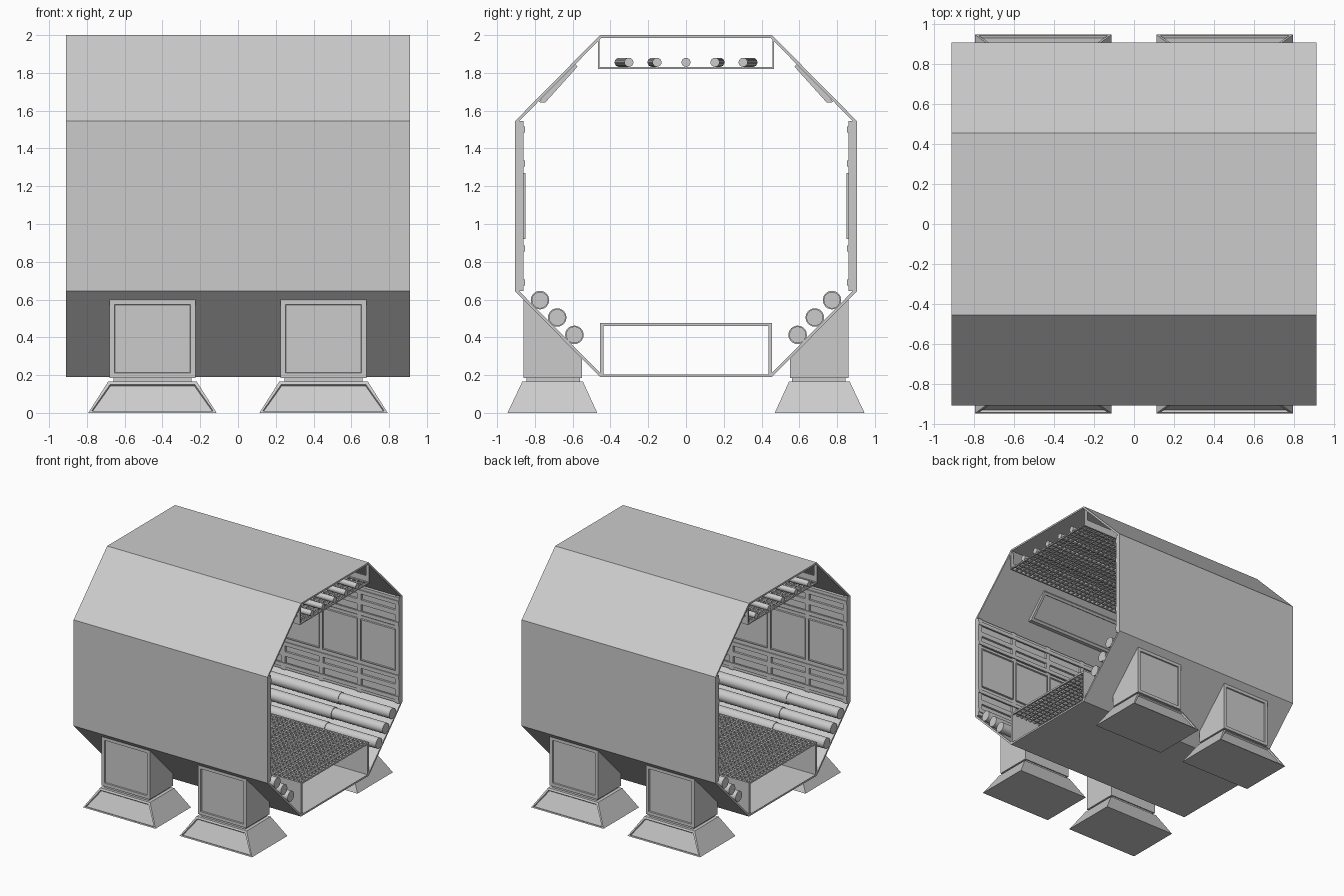
import bpy, bmesh, math
from mathutils import Vector, Matrix

if "Cube" in bpy.data.objects:
    bpy.data.objects.remove(bpy.data.objects["Cube"])

grey = bpy.data.materials.new("hull grey")
grey.diffuse_color = (0.6, 0.6, 0.6, 1)
grey.use_nodes = True
grey.node_tree.nodes["Principled BSDF"].inputs["Base Color"].default_value = grey.diffuse_color
L = 0.91  # half length of the corridor


def finish(name, bm, smooth=False):
    me = bpy.data.meshes.new(name)
    bm.to_mesh(me)
    bm.free()
    me.materials.append(grey)
    ob = bpy.data.objects.new(name, me)
    bpy.context.collection.objects.link(ob)
    if smooth:
        bpy.context.view_layer.objects.active = ob
        ob.select_set(True)
        bpy.ops.object.shade_smooth_by_angle(angle=math.radians(35))
        ob.select_set(False)
    return ob


def hull(name, pts, inset_dir=None, width=0.03, depth=-0.01):
    """Convex solid; optionally a recessed panel on the face looking along inset_dir."""
    bm = bmesh.new()
    for p in pts:
        bm.verts.new(p)
    bmesh.ops.convex_hull(bm, input=bm.verts)
    bmesh.ops.dissolve_limit(bm, angle_limit=0.02, verts=bm.verts, edges=bm.edges)
    bmesh.ops.recalc_face_normals(bm, faces=bm.faces)
    if inset_dir:
        bm.normal_update()
        f = max(bm.faces, key=lambda f: f.normal.dot(Vector(inset_dir)))
        bmesh.ops.inset_region(bm, faces=[f], thickness=width, depth=0)
        bmesh.ops.inset_region(bm, faces=[f], thickness=0.004, depth=depth)
    return finish(name, bm)


def prism(name, profile, x0, x1, **kw):
    return hull(name, [(x, y, z) for x in (x0, x1) for y, z in profile], **kw)


def boxes(name, items):
    bm = bmesh.new()
    for x0, x1, y0, y1, z0, z1 in items:
        m = Matrix.Translation(((x0 + x1) / 2, (y0 + y1) / 2, (z0 + z1) / 2))
        m = m @ Matrix.Diagonal((abs(x1 - x0), abs(y1 - y0), abs(z1 - z0), 1))
        bmesh.ops.create_cube(bm, size=1, matrix=m)
    return finish(name, bm)


def tubes(name, items, seg=24):
    bm = bmesh.new()
    for a, b, r in items:
        a, b = Vector(a), Vector(b)
        m = Matrix.Translation((a + b) / 2) @ (b - a).to_track_quat('Z', 'Y').to_matrix().to_4x4()
        bmesh.ops.create_cone(bm, cap_ends=True, segments=seg, radius1=r, radius2=r,
                              depth=(b - a).length, matrix=m)
    return finish(name, bm, True)


# Octagonal shell, open at both ends
octagon = [(0.455, 0.19), (0.905, 0.645), (0.905, 1.545), (0.455, 2.0),
           (-0.455, 2.0), (-0.905, 1.545), (-0.905, 0.645), (-0.455, 0.19)]
bm = bmesh.new()
rings = [[bm.verts.new((x, y * k, 1.095 + (z - 1.095) * k)) for y, z in octagon]
         for x, k in ((-L, 1), (L, 1), (L, 0.984), (-L, 0.984))]
for i in range(4):
    a, b = rings[i], rings[(i + 1) % 4]
    for j in range(8):
        n = (j + 1) % 8
        bm.faces.new((a[j], a[n], b[n], b[j]))
bmesh.ops.recalc_face_normals(bm, faces=bm.faces)
finish("octagon_shell", bm)


# Floor and ceiling gratings
def grating(name, half, z0, z1, nx, ny, w):
    bars = []
    for i in range(ny + 1):
        y = -half + w / 2 + i * (2 * half - w) / ny
        bars.append((-L, L, y - w / 2, y + w / 2, z0, z1))
    for i in range(nx + 1):
        x = -L + w / 2 + i * (2 * L - w) / nx
        bars.append((x - w / 2, x + w / 2, -half, half, z0 + 0.001, z1 - 0.001))
    boxes(name, bars)


grating("floor_grating", 0.455, 0.46, 0.476, 40, 20, 0.013)
grating("ceiling_grating", 0.465, 1.82, 1.832, 40, 20, 0.013)
boxes("floor_side_plates", [(-L, L, s * 0.437, s * 0.455, 0.195, 0.46) for s in (-1, 1)])
boxes("ceiling_side_lips", [(-L, L, s * 0.457, s * 0.465, 1.82, 1.88) for s in (-1, 1)])
boxes("ceiling_hangers", [(x - 0.015, x + 0.015, s * 0.457, s * 0.465, 1.87, 1.99)
                          for s in (-1, 1) for x in (-0.895, -0.45, 0, 0.45, 0.895)])

# Ceiling pipes, fanning out slightly
tubes("ceiling_pipes", [((-L, y * 1.09, 1.856), (L, y * 0.93, 1.856), 0.024)
                        for y in (-0.325, -0.165, 0, 0.165, 0.325)], 16)

for s, side in ((-1, "front"), (1, "back")):
    # Wall frame: backing plate, posts and beams
    frame = [(-L, L, s * 0.88, s * 0.895, 0.65, 1.54)]
    for i in range(6):
        x = -0.892 + i * 1.784 / 5
        frame.append((x - 0.018, x + 0.018, s * 0.86, s * 0.9, 0.645, 1.545))
    for z, h in ((0.665, 0.015), (0.78, 0.02), (0.9, 0.015), (1.285, 0.012), (1.41, 0.02), (1.525, 0.015)):
        frame.append((-L, L, s * 0.862, s * 0.9, z - h, z + h))
    boxes(side + "_wall_frame", frame)
    # Wall rails
    boxes(side + "_wall_rails", [(-L, L, s * 0.853, s * 0.868, z - 0.016, z + 0.016)
                                 for z in (0.69, 0.87, 1.32, 1.5)])
    # Wall panels
    for i in range(5):
        x = -0.7136 + i * 0.3568
        prism(f"{side}_wall_panel_{i + 1}",
              [(s * 0.85, 0.92), (s * 0.85, 1.27), (s * 0.885, 0.92), (s * 0.885, 1.27)],
              x - 0.165, x + 0.165, inset_dir=(0, -s, 0), width=0.012, depth=-0.006)
    # Sloped light panel
    prism(side + "_sloped_panel",
          [(s * 0.59, 1.855), (s * 0.575, 1.832), (s * 0.745, 1.643), (s * 0.78, 1.645), (s * 0.69, 1.76)],
          -0.455, 0.455, inset_dir=(0, -s, -1), width=0.03, depth=-0.012)
    # Lower pipes with thicker middle sleeves
    runs = []
    for y, z in ((0.773, 0.597), (0.682, 0.505), (0.591, 0.413)):
        runs += [((-L, s * y, z), (L, s * y, z), 0.044), ((-0.43, s * y, z), (0.43, s * y, z), 0.049)]
    tubes(side + "_lower_pipes", runs)
    # Legs: block, neck and splayed foot
    for t, end in ((-1, "left"), (1, "right")):
        c = t * 0.453
        name = f"{side}_{end}_"
        prism(name + "leg", [(s * 0.55, 0.185), (s * 0.86, 0.185), (s * 0.86, 0.6), (s * 0.55, 0.287)],
              c - 0.227, c + 0.227, inset_dir=(0, s, 0), width=0.037)
        boxes(name + "neck", [(c - 0.207, c + 0.207, s * 0.56, s * 0.845, 0.16, 0.19)])
        pts = [(c + u * hx, s * y, z) for u in (-1, 1)
               for hx, y, z in ((0.34, 0.47, 0), (0.34, 0.945, 0), (0.235, 0.545, 0.165), (0.235, 0.867, 0.165))]
        hull(name + "foot", pts, inset_dir=(0, s, 0.4), width=0.02, depth=-0.012)
